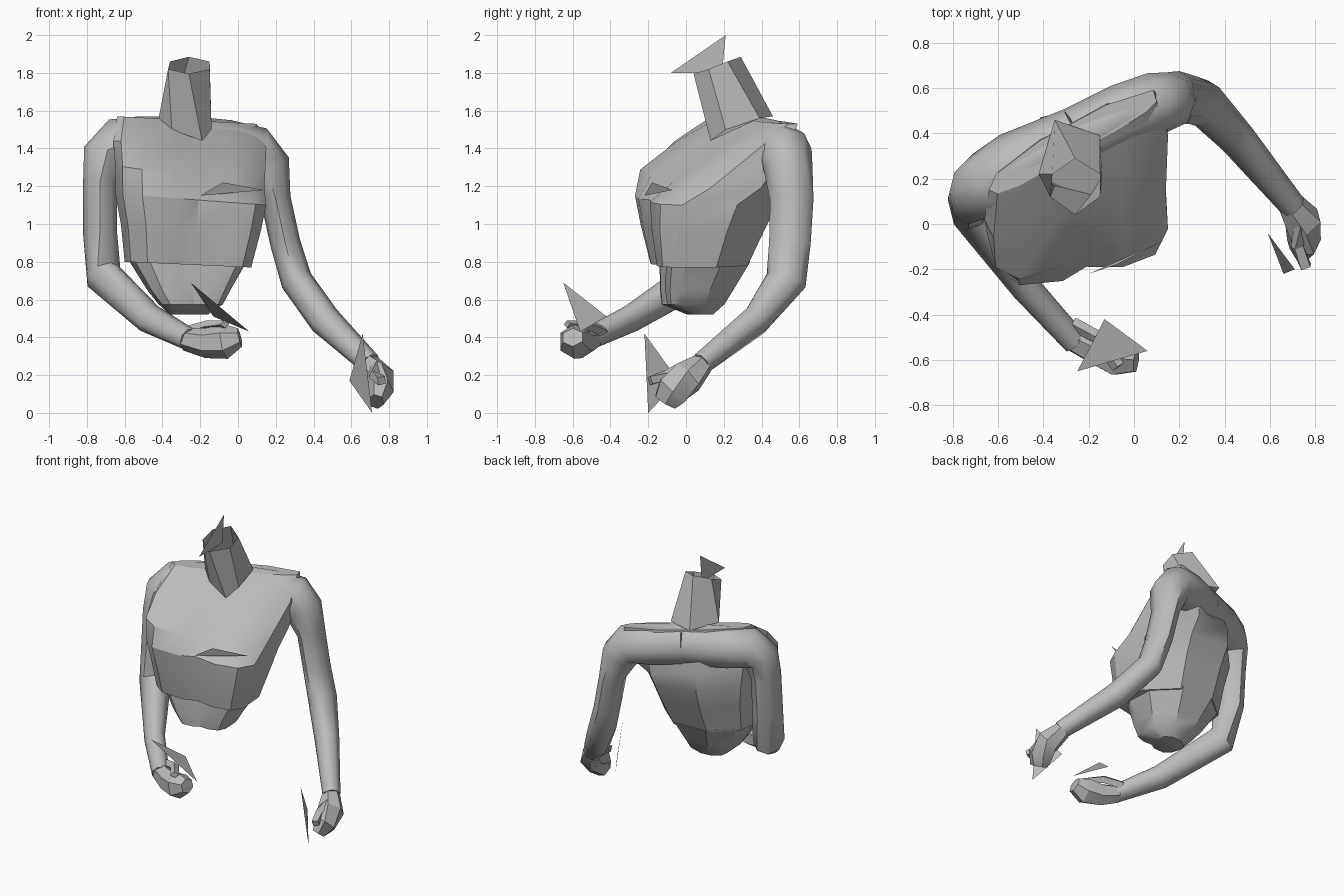
import bpy
import bmesh
import math
from mathutils import Vector

cube = bpy.data.objects.get("Cube")
if cube:
    bpy.data.objects.remove(cube)

grey = bpy.data.materials.new("plain_grey")
grey.use_nodes = True
grey.diffuse_color = (0.5, 0.5, 0.5, 1)
grey.node_tree.nodes["Principled BSDF"].inputs["Base Color"].default_value = (0.5, 0.5, 0.5, 1)


def finish(name, bm, angle=30):
    """Turn a bmesh into a shaded object with the grey material."""
    mesh = bpy.data.meshes.new(name)
    bm.to_mesh(mesh)
    bm.free()
    mesh.materials.append(grey)
    obj = bpy.data.objects.new(name, mesh)
    bpy.context.collection.objects.link(obj)
    bpy.ops.object.select_all(action="DESELECT")
    obj.select_set(True)
    bpy.context.view_layer.objects.active = obj
    bpy.ops.object.shade_smooth_by_angle(angle=math.radians(angle))
    return obj


def loft(name, rings, cap_end=True, angle=30):
    """Skin a list of equal-length point rings."""
    bm = bmesh.new()
    loops = [[bm.verts.new(p) for p in ring] for ring in rings]
    count = len(loops[0])
    for low, high in zip(loops, loops[1:]):
        for i in range(count):
            j = (i + 1) % count
            bm.faces.new((low[i], low[j], high[j], high[i]))
    bm.faces.new(loops[0][::-1])
    if cap_end:
        bm.faces.new(loops[-1])
    bmesh.ops.recalc_face_normals(bm, faces=bm.faces)
    return finish(name, bm, angle)


def limb(name, stations, sides=8, angle=50):
    """Sweep ellipses along a path; each station is x, y, z, width, depth."""
    points = [Vector(s[:3]) for s in stations]
    rings = []
    for k, (centre, station) in enumerate(zip(points, stations)):
        before, after = points[max(k - 1, 0)], points[min(k + 1, len(points) - 1)]
        tangent = (after - before).normalized()
        across = tangent.cross(Vector((0, 1, 0))).normalized()
        deep = across.cross(tangent)
        ring = []
        for i in range(sides):
            turn = math.tau * i / sides
            ring.append(centre + across * station[3] * math.cos(turn)
                        + deep * station[4] * math.sin(turn))
        rings.append(ring)
    return loft(name, rings, angle=angle)


def plate(name, *corners):
    """A loose flat triangle."""
    bm = bmesh.new()
    bm.faces.new([bm.verts.new(c) for c in corners])
    return finish(name, bm)


# Chest outline seen from above, as fractions of its width and depth
outline = [(0, .4), (.05, .15), (.18, .02), (.42, 0), (.55, .06), (.75, .02),
           (.93, .06), (1, .2), (.98, .6), (.7, .95), (.3, 1), (.04, .75)]


def body_ring(z, left, right, front, back, skew, tilt):
    """Fit the outline to a level, turned by skew and leaned by tilt."""
    return [(left + u * (right - left),
             front + v * (back - front) + skew * (u - .5),
             z - tilt * (u - .5)) for u, v in outline]


# Torso: z, x range, y range, skew, tilt
chest_levels = [
    (.785, -.6, .07, -.18, .34, .06, .03),
    (.98, -.62, .12, -.22, .43, .1, .04),
    (1.13, -.65, .15, -.24, .5, .14, .06),
    (1.25, -.65, .14, -.16, .53, .3, .12),
    (1.42, -.66, .15, .08, .49, .45, .04),
    (1.55, -.64, .1, .3, .45, .42, .04),
]
waist_levels = [
    (.52, -.36, -.16, .02, .14, .04, 0),
    (.575, -.42, -.08, -.12, .21, .05, 0),
    (.65, -.48, -.04, -.13, .26, .05, 0),
    (.8, -.58, .04, -.13, .35, .06, .02),
]
loft("chest", [body_ring(*level) for level in chest_levels])
loft("waist", [body_ring(*level) for level in waist_levels])

# Neck, open at the top and leaning forward
neck_base = [(-.19, .13, 1.44), (-.14, .21, 1.5), (-.15, .39, 1.56),
             (-.35, .46, 1.57), (-.42, .22, 1.56), (-.35, .17, 1.5)]
neck_rim = [(-.26, .04, 1.795), (-.15, .12, 1.82), (-.15, .22, 1.86),
            (-.26, .29, 1.885), (-.36, .22, 1.86), (-.37, .12, 1.82)]
loft("neck", [neck_base, neck_rim], cap_end=False)

# Arms run from the middle of the shoulders to the wrists
limb("right_arm", [
    (-.25, .38, 1.42, .15, .14), (-.52, .25, 1.42, .15, .16),
    (-.64, .18, 1.42, .14, .15), (-.705, .14, 1.36, .12, .13),
    (-.73, .12, 1.22, .09, .12),
    (-.73, .1, .95, .09, .12), (-.71, .06, .72, .1, .11),
    (-.47, -.29, .5, .08, .065), (-.26, -.52, .39, .06, .06)])
limb("left_arm", [
    (-.25, .38, 1.42, .15, .14), (-.05, .48, 1.4, .15, .14),
    (.09, .53, 1.38, .14, .14), (.15, .54, 1.3, .13, .13),
    (.2, .56, 1.13, .08, .115),
    (.25, .55, .9, .08, .11), (.31, .53, .7, .085, .11),
    (.46, .37, .49, .085, .08), (.7, .08, .26, .06, .06)])

# Closed hands with thumbs
limb("right_hand", [
    (-.28, -.5, .39, .06, .06), (-.17, -.55, .37, .08, .075),
    (-.07, -.59, .38, .095, .09), (.01, -.6, .4, .05, .06)], 6, 30)
limb("right_thumb", [
    (-.27, -.44, .43, .03, .03), (-.16, -.5, .46, .03, .03),
    (-.07, -.63, .47, .02, .03)], 4, 30)
limb("left_hand", [
    (.69, .09, .26, .06, .06), (.745, .01, .19, .085, .095),
    (.75, -.07, .12, .075, .1), (.73, -.11, .06, .045, .07)], 6, 30)
limb("left_thumb", [
    (.73, 0, .25, .03, .03), (.72, -.1, .2, .03, .03),
    (.76, -.19, .17, .03, .03)], 4, 30)

# Loose triangles at the neck and hands, and the fold on the chest
plate("neck_triangle", (-.26, -.08, 1.8), (-.26, .21, 2), (-.26, .19, 1.8))
plate("right_hand_triangle", (-.25, -.65, .69), (.06, -.56, .43), (-.13, -.42, .51))
plate("left_hand_triangle", (.66, -.22, .42), (.59, -.04, .17), (.71, -.2, 0))
plate("chest_fold", (-.2, -.22, 1.15), (.14, -.07, 1.18), (-.08, -.18, 1.22))
